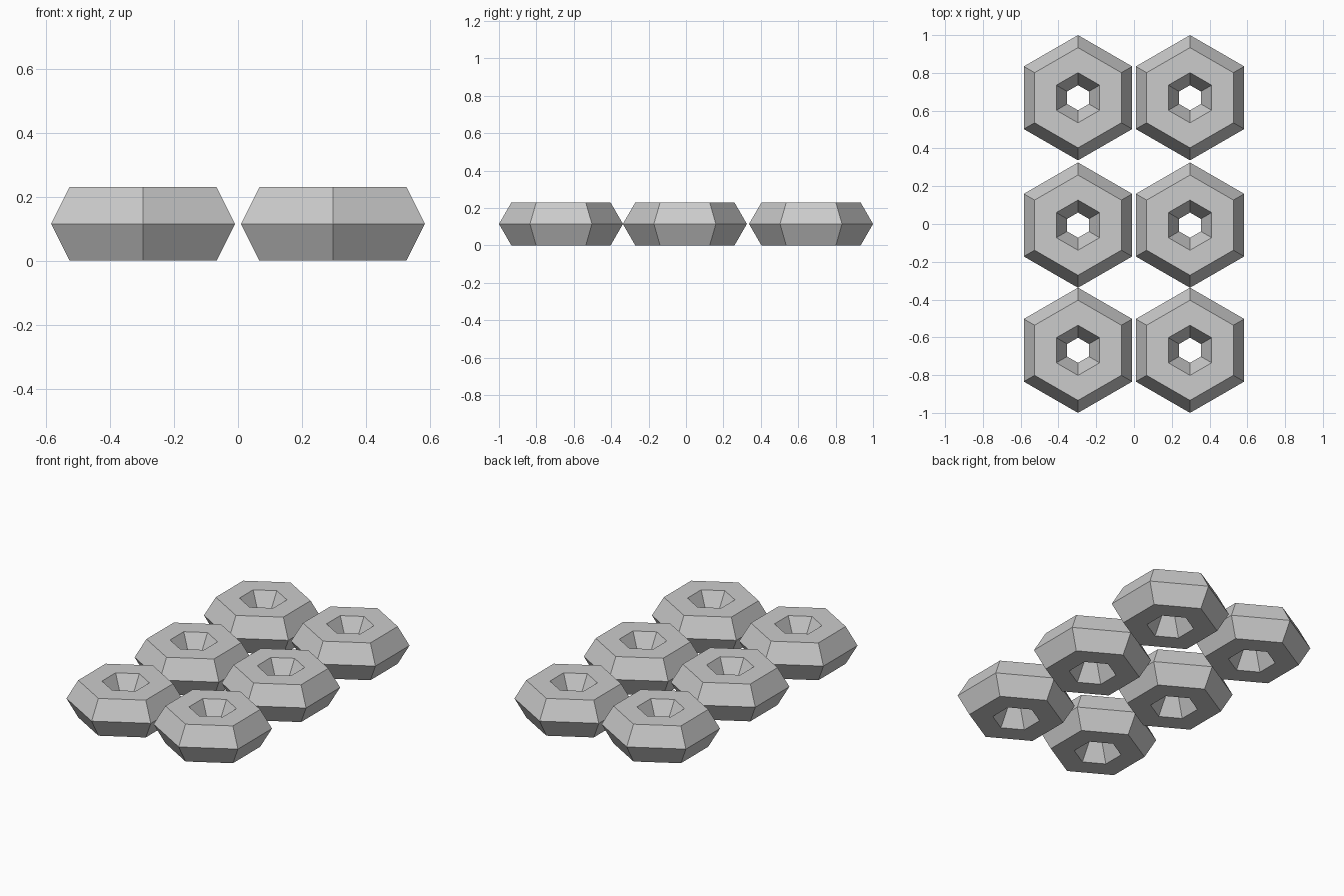
import bpy, math

if "Cube" in bpy.data.objects:
    bpy.data.objects.remove(bpy.data.objects["Cube"])

# Six-sided rings with a six-sided cross-section
MAJOR, MINOR = 0.199, 0.1325
HEIGHT = MINOR * math.sin(math.radians(60))

def hex_ring(name, x, y):
    bpy.ops.mesh.primitive_torus_add(
        major_segments=6, minor_segments=6,
        major_radius=MAJOR, minor_radius=MINOR,
        location=(x, y, HEIGHT), rotation=(0, 0, math.radians(90)))
    ring = bpy.context.object
    ring.name = name
    bpy.ops.object.shade_flat()
    return ring

# Two columns of three rings, points facing front and back
for side, x in (("left", -0.2965), ("right", 0.2965)):
    for row, y in (("front", -0.6685), ("middle", -0.006), ("back", 0.6685)):
        hex_ring(f"{row}_{side}_ring", x, y)
